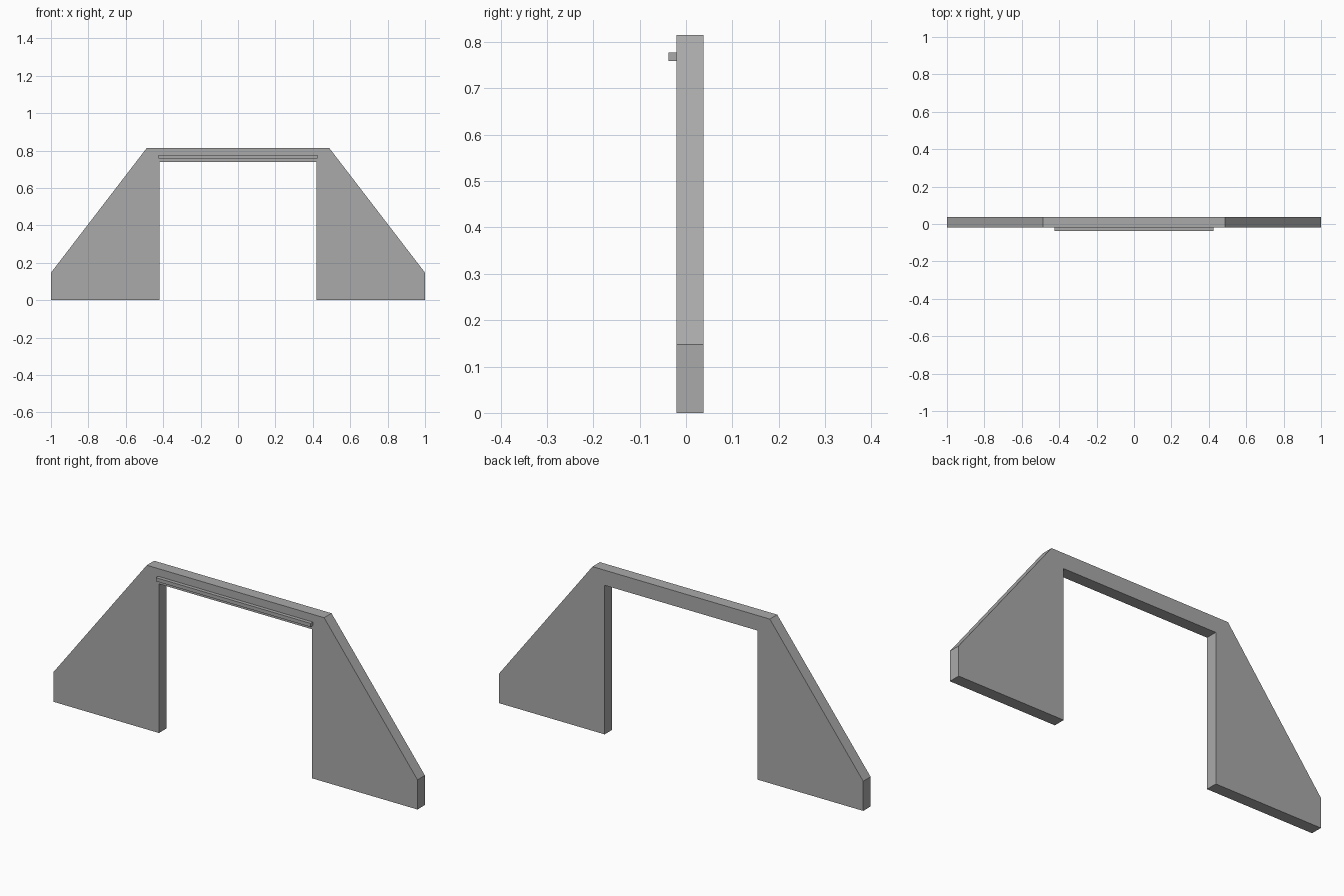
import bpy
import bmesh
from mathutils import Vector

cube = bpy.data.objects.get("Cube")
if cube:
    bpy.data.objects.remove(cube, do_unlink=True)

# Single flat grey
grey = bpy.data.materials.new("plain_grey")
grey.use_nodes = True
colour = (0.4, 0.4, 0.4, 1)
grey.diffuse_color = colour
grey.node_tree.nodes["Principled BSDF"].inputs["Base Color"].default_value = colour


def extrude_profile(name, profile, y_front, y_back):
    """Extrude an (x, z) outline from y_front to y_back."""
    bm = bmesh.new()
    face = bm.faces.new([bm.verts.new((x, y_front, z)) for x, z in profile])
    result = bmesh.ops.extrude_face_region(bm, geom=[face])
    moved = [v for v in result["geom"] if isinstance(v, bmesh.types.BMVert)]
    bmesh.ops.translate(bm, verts=moved, vec=Vector((0, y_back - y_front, 0)))
    bmesh.ops.recalc_face_normals(bm, faces=bm.faces)
    mesh = bpy.data.meshes.new(name)
    bm.to_mesh(mesh)
    bm.free()
    mesh.materials.append(grey)
    obj = bpy.data.objects.new(name, mesh)
    bpy.context.collection.objects.link(obj)
    return obj


def mirrored(half):
    """Close a right-hand outline with its mirror image."""
    return half + [(-x, z) for x, z in reversed(half)]


# Gateway panel: sloping wings joined by a thin lintel
panel_half = [(0.42, 0.74), (0.42, 0), (1, 0), (1, 0.147), (0.487, 0.815)]
extrude_profile("gateway_panel", mirrored(panel_half), -0.02, 0.038)

# Narrow rail across the front of the lintel
rail_half = [(0.425, 0.759), (0.425, 0.777)]
extrude_profile("lintel_rail", mirrored(rail_half), -0.038, -0.02)
